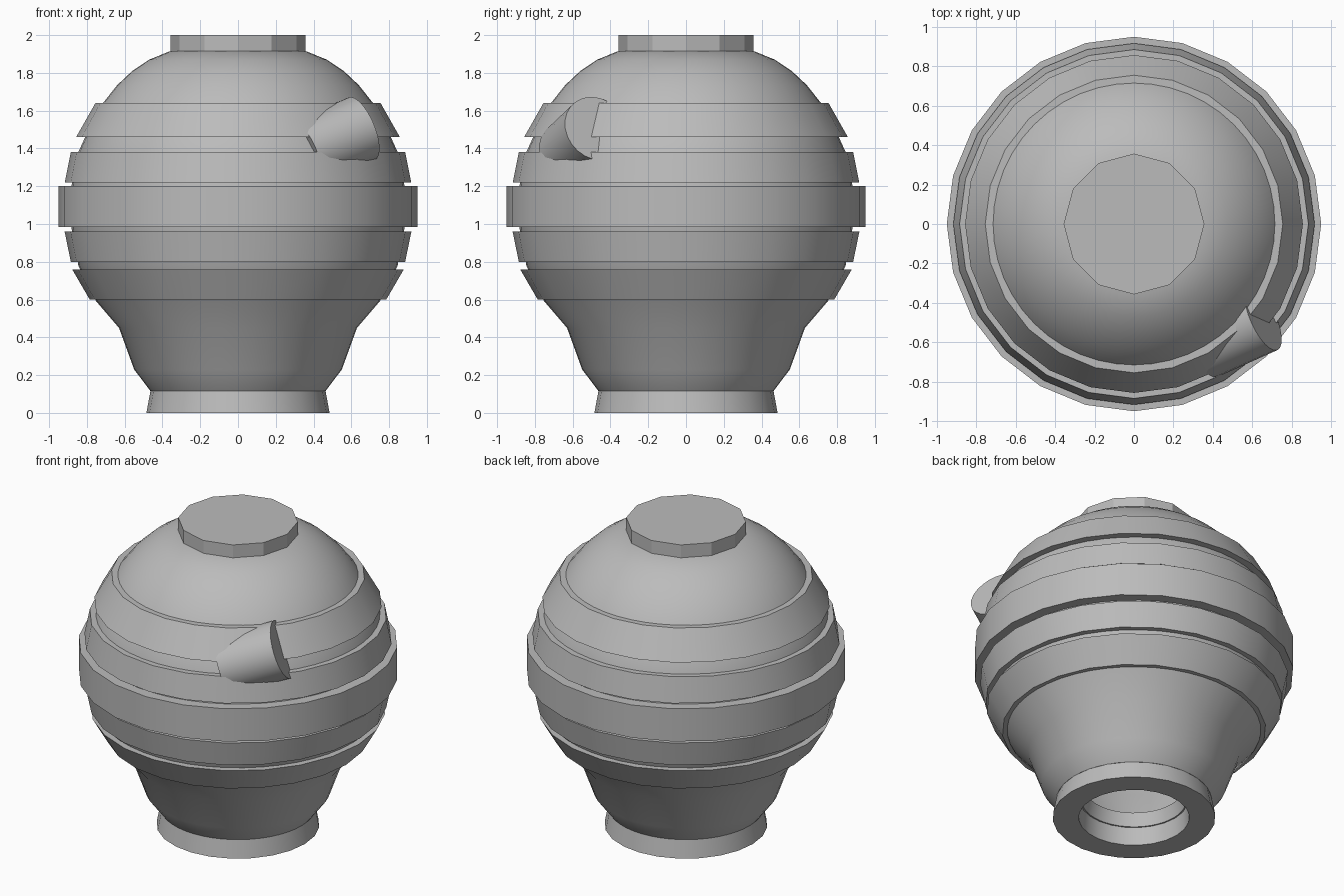
import bpy, bmesh, math
from mathutils import Vector

if "Cube" in bpy.data.objects:
    bpy.data.objects.remove(bpy.data.objects["Cube"])

grey = bpy.data.materials.new("plain grey")
grey.diffuse_color = (0.5, 0.5, 0.5, 1)
grey.use_nodes = True
grey.node_tree.nodes["Principled BSDF"].inputs["Base Color"].default_value = grey.diffuse_color


def finish(name, bm, angle=28):
    bmesh.ops.recalc_face_normals(bm, faces=bm.faces)
    mesh = bpy.data.meshes.new(name)
    bm.to_mesh(mesh)
    bm.free()
    mesh.materials.append(grey)
    obj = bpy.data.objects.new(name, mesh)
    bpy.context.collection.objects.link(obj)
    bpy.ops.object.select_all(action='DESELECT')
    obj.select_set(True)
    bpy.context.view_layer.objects.active = obj
    bpy.ops.object.shade_smooth_by_angle(angle=math.radians(angle))
    return obj


def lathe(name, profile, sides, closed=False, angle=28):
    """Revolve (radius, z) points round the z axis."""
    bm = bmesh.new()
    rings = []
    for r, z in profile:
        if r == 0:
            rings.append([bm.verts.new((0, 0, z))] * sides)
        else:
            rings.append([bm.verts.new((r * math.cos(2 * math.pi * i / sides),
                                        r * math.sin(2 * math.pi * i / sides), z))
                          for i in range(sides)])
    pairs = list(zip(rings, rings[1:]))
    if closed:
        pairs.append((rings[-1], rings[0]))
    for a, b in pairs:
        for i in range(sides):
            j = (i + 1) % sides
            corners = list(dict.fromkeys((a[i], a[j], b[j], b[i])))
            bm.faces.new(corners)
    return finish(name, bm, angle)


# Round hollow body: outer skin, then the cavity opening downwards
outer = [(0, 1.93), (0.36, 1.915), (0.47, 1.87), (0.56, 1.81), (0.64, 1.735),
         (0.715, 1.64), (0.80, 1.48), (0.85, 1.37), (0.88, 1.21), (0.89, 1.09),
         (0.88, 0.97), (0.845, 0.78), (0.75, 0.59), (0.63, 0.45), (0.55, 0.23),
         (0.463, 0.115)]
cavity = [(0.31, 0.115), (0.29, 0.20), (0.40, 0.24), (0.52, 0.46), (0.72, 0.78),
          (0.77, 1.09), (0.70, 1.40), (0.45, 1.74), (0, 1.82)]
lathe("body", outer + cavity, 48, angle=35)

# Foot ring with a round hole
lathe("foot_ring", [(0.485, 0), (0.463, 0.118), (0.32, 0.118), (0.33, 0)], 24, closed=True)

# Raised bands: bottom z, top z, bottom radius, top radius
bands = {"upper_band": (1.46, 1.64, 0.857, 0.755),
         "upper_middle_band": (1.22, 1.38, 0.917, 0.885),
         "middle_band": (0.985, 1.20, 0.95, 0.95),
         "lower_middle_band": (0.80, 0.96, 0.885, 0.918),
         "lower_band": (0.60, 0.76, 0.785, 0.878)}
for name, (z0, z1, r0, r1) in bands.items():
    inner = min(r0, r1) - 0.07
    lathe(name, [(r0, z0), (r1, z1), (inner, z1), (inner, z0)], 24, closed=True)

# Twelve-sided cap on top
lathe("cap", [(0, 1.90), (0.357, 1.90), (0.357, 2.0), (0, 2.0)], 12)

# Short round spout lying half sunk in the shoulder
axis = Vector((0.85, 0.38, 0.36)).normalized()
tip, length = Vector((0.655, -0.475, 1.505)), 0.36
bm = bmesh.new()
bmesh.ops.create_cone(bm, cap_ends=True, segments=24, radius1=0.18, radius2=0.18, depth=length)
bmesh.ops.rotate(bm, verts=bm.verts, matrix=axis.to_track_quat('Z', 'Y').to_matrix())
bmesh.ops.translate(bm, verts=bm.verts, vec=tip - axis * length / 2)
finish("spout", bm)
